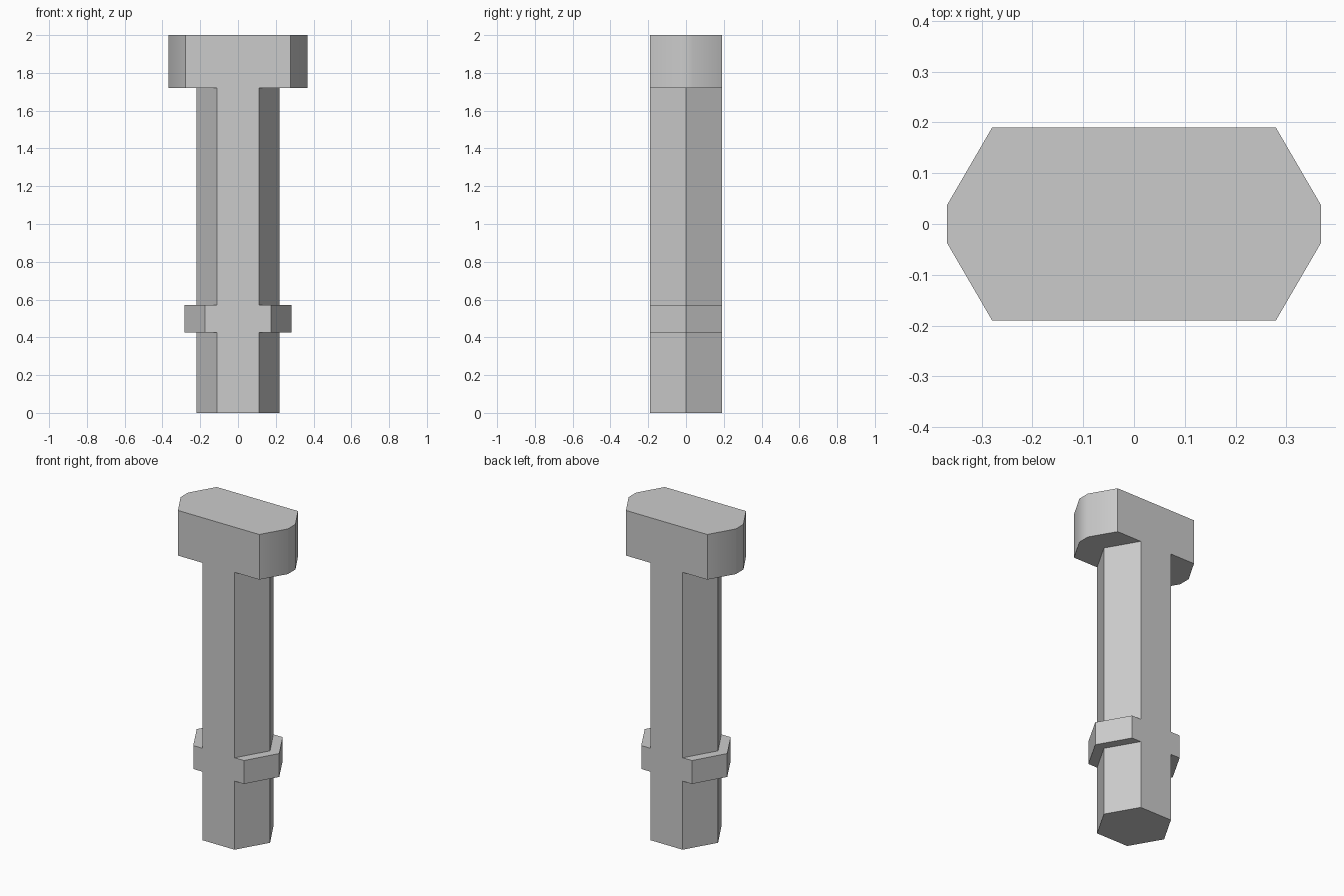
import bpy
import bmesh

cube = bpy.data.objects.get("Cube")
if cube:
    bpy.data.objects.remove(cube, do_unlink=True)

# Plain grey material
GREY = (0.6, 0.6, 0.6, 1)
grey = bpy.data.materials.new("plain grey")
grey.use_nodes = True
grey.diffuse_color = GREY
grey.node_tree.nodes["Principled BSDF"].inputs["Base Color"].default_value = GREY

HALF_DEPTH = 0.19


def prism(name, quarter, bottom, top):
    """Extrude a quarter outline, mirrored into all four corners."""
    outline = list(quarter)
    for mirror in ((-1, 1), (-1, -1), (1, -1)):
        points = quarter if mirror == (-1, -1) else quarter[::-1]
        outline += [(x * mirror[0], y * mirror[1]) for x, y in points]
    # Points lying on an axis appear twice after mirroring
    outline = list(dict.fromkeys(outline))
    bm = bmesh.new()
    face = bm.faces.new([bm.verts.new((x, y, bottom)) for x, y in outline])
    result = bmesh.ops.extrude_face_region(bm, geom=[face])
    verts = [v for v in result["geom"] if isinstance(v, bmesh.types.BMVert)]
    bmesh.ops.translate(bm, verts=verts, vec=(0, 0, top - bottom))
    bmesh.ops.recalc_face_normals(bm, faces=bm.faces)
    mesh = bpy.data.meshes.new(name)
    bm.to_mesh(mesh)
    bm.free()
    mesh.materials.append(grey)
    obj = bpy.data.objects.new(name, mesh)
    bpy.context.collection.objects.link(obj)
    return obj


# Hexagonal shaft, interrupted by a wider collar
shaft = [(0.22, 0.0), (0.11, HALF_DEPTH)]
collar = [(0.283, 0.0), (0.174, HALF_DEPTH)]
prism("lower_shaft", shaft, 0.0, 0.425)
prism("collar", collar, 0.425, 0.57)
prism("upper_shaft", shaft, 0.57, 1.72)

# Wide head with softened chamfered ends
head = prism("head", [(0.368, 0.037), (0.279, HALF_DEPTH)], 1.72, 2.0)
bpy.ops.object.select_all(action="DESELECT")
head.select_set(True)
bpy.context.view_layer.objects.active = head
bpy.ops.object.shade_smooth_by_angle(angle=0.6)
